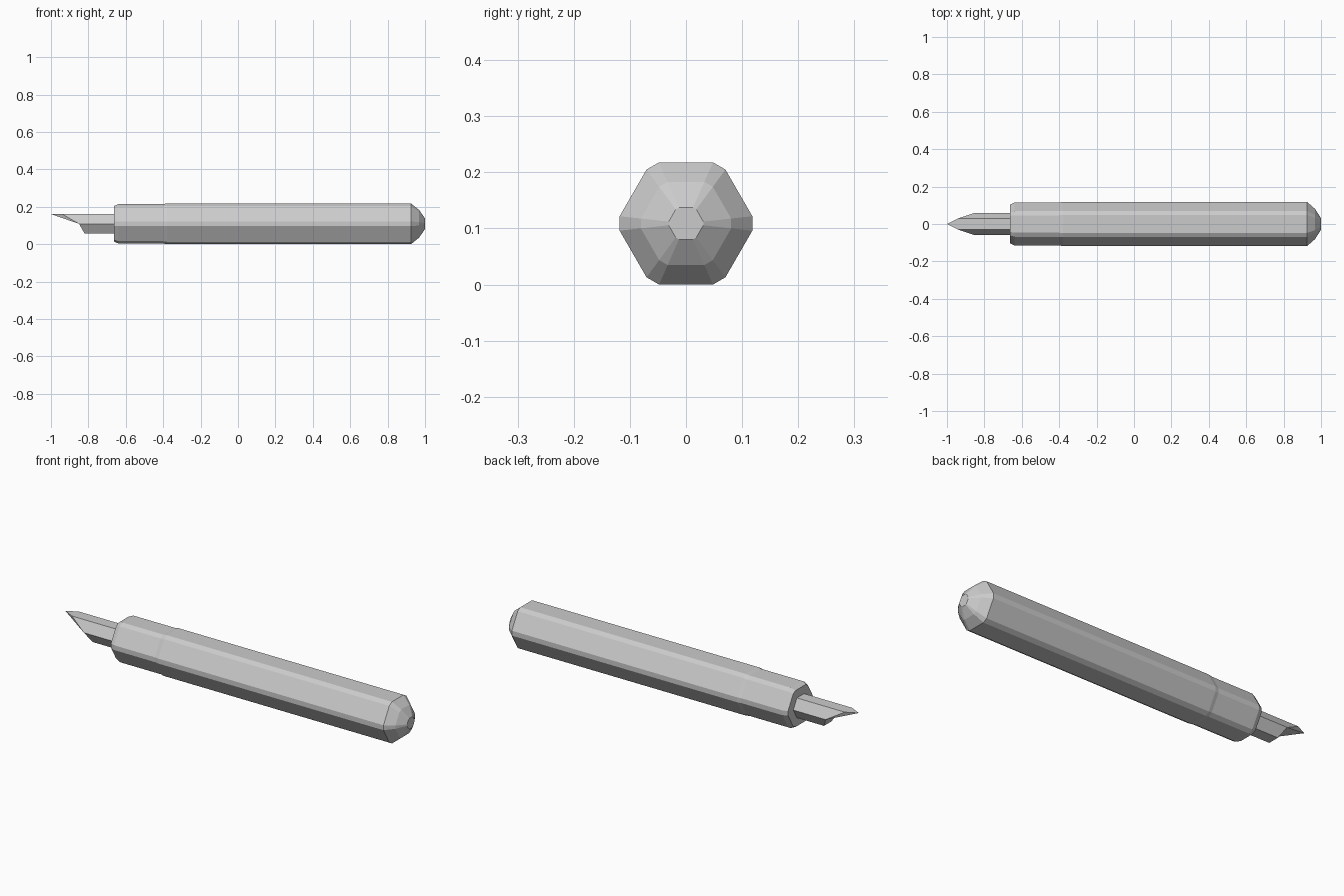
import bpy, bmesh
from math import cos, sin, radians

if "Cube" in bpy.data.objects:
    bpy.data.objects.remove(bpy.data.objects["Cube"], do_unlink=True)

AXIS_Z = 0.109

steel = bpy.data.materials.new("plain_grey")
steel.use_nodes = True
grey = (0.6, 0.6, 0.6, 1)
steel.diffuse_color = grey
steel.node_tree.nodes["Principled BSDF"].inputs["Base Color"].default_value = grey


def finish(name, bm):
    bmesh.ops.recalc_face_normals(bm, faces=bm.faces)
    mesh = bpy.data.meshes.new(name)
    bm.to_mesh(mesh)
    bm.free()
    mesh.materials.append(steel)
    obj = bpy.data.objects.new(name, mesh)
    bpy.context.collection.objects.link(obj)
    return obj


def ring(bm, x, r, angles):
    return [bm.verts.new((x, r * cos(radians(a)), AXIS_Z + r * sin(radians(a)))) for a in angles]


def bridge(bm, a, b):
    n = len(a)
    for i in range(n):
        j = (i + 1) % n
        bm.faces.new((a[i], a[j], b[j], b[i]))


# Handle: hexagonal grip with chamfered edges, front collar and domed butt
grip_angles = [60 * k + d for k in range(6) for d in (-6.2, 6.2)]
profile = [(-0.663, 0.104), (-0.638, 0.1155), (-0.40, 0.1155), (-0.38, 0.119),
           (0.925, 0.119), (0.968, 0.081), (1.0, 0.031)]
bm = bmesh.new()
rings = [ring(bm, x, r, grip_angles) for x, r in profile]
for a, b in zip(rings, rings[1:]):
    bridge(bm, a, b)
bm.faces.new(rings[0])
bm.faces.new(rings[-1])
finish("handle", bm)

# Blade: hexagonal bar whose end is cut away beneath to a pointed tip
bm = bmesh.new()
hex_angles = [60 * k for k in range(6)]
root = ring(bm, -0.64, 0.06, hex_angles)
end = ring(bm, -0.85, 0.06, hex_angles)
right_mid, top_a, top_b, left_mid, low_a, low_b = end
for v in (top_a, top_b):
    v.co.x = -0.94
for v in (low_a, low_b):
    v.co.x = -0.82
bridge(bm, root, end)
bm.faces.new(root)
tip = bm.verts.new((-1.0, 0, top_a.co.z))
bm.faces.new((tip, top_a, top_b))
bm.faces.new((tip, right_mid, top_a))
bm.faces.new((tip, top_b, left_mid))
bm.faces.new((tip, left_mid, right_mid))
bm.faces.new((left_mid, low_a, low_b, right_mid))
finish("blade", bm)
